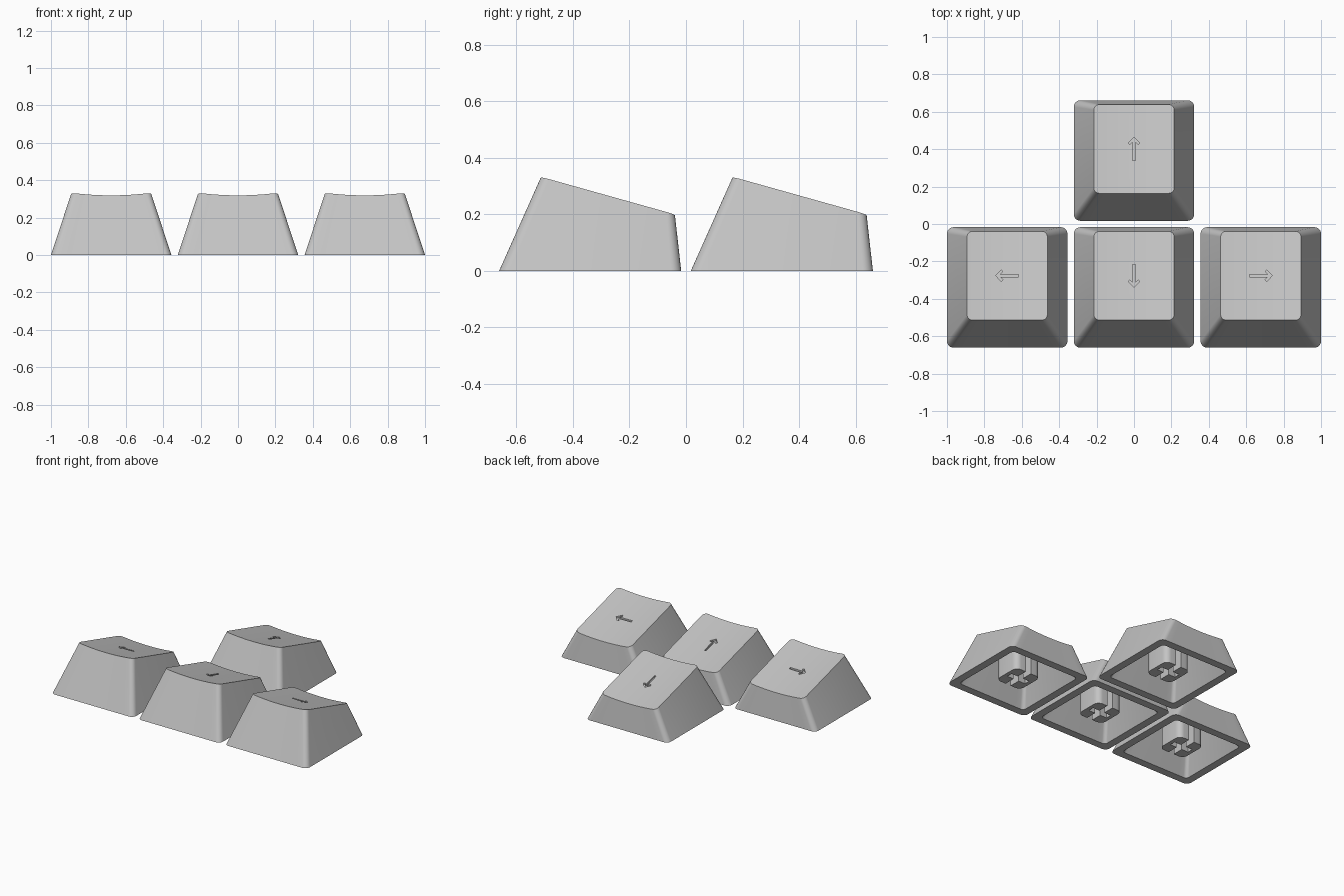
import bpy, bmesh, math
from mathutils import Matrix, Vector

cube = bpy.data.objects.get("Cube")
if cube:
    bpy.data.objects.remove(cube, do_unlink=True)

grey = bpy.data.materials.new("warm_grey_plastic")
grey.use_nodes = True
colour = (0.55, 0.55, 0.55, 1)
grey.diffuse_color = colour
grey.node_tree.nodes["Principled BSDF"].inputs["Base Color"].default_value = colour

HALF = 0.322            # half width of a cap at its base
TOP = 0.215             # half width of its top
FRONT, BACK = -0.175, 0.3
WALL = 0.055
PITCH = 0.678


def top_z(x, y):
    """Sloped top with a shallow cylindrical dish."""
    slope = (0.2 - 0.333) / (BACK - FRONT)
    dish = 0.014 * max(0, 1 - (x / TOP) ** 2)
    return 0.333 + slope * (y - FRONT) - dish


def columns(half, front, back, r, steps=6, spans=12):
    """Rounded rectangle as (x, front y, back y) columns from left to right."""
    out = []
    for i in range(steps + 1):
        a = math.pi / 2 * i / steps
        out.append((-half + r - r * math.cos(a), r - r * math.sin(a)))
    flat = half - r
    out += [(flat * (2 * i / spans - 1), 0) for i in range(1, spans)]
    out += [(-x, d) for x, d in reversed(out[:steps + 1])]
    return [(x, front + d, back - d) for x, d in out]


def ring(bm, cols, height):
    """Front and back rows of vertices at the given height function."""
    front = [bm.verts.new((x, f, height(x, f))) for x, f, b in cols]
    back = [bm.verts.new((x, b, height(x, b))) for x, f, b in cols]
    return front, back


def bridge(bm, low, high):
    a = low[0] + low[1][::-1]
    b = high[0] + high[1][::-1]
    for i in range(len(a)):
        j = (i + 1) % len(a)
        bm.faces.new((a[i], a[j], b[j], b[i]))


def cover(bm, rows):
    f, b = rows
    for i in range(len(f) - 1):
        bm.faces.new((f[i], f[i + 1], b[i + 1], b[i]))


def finish(bm, name, location):
    bmesh.ops.recalc_face_normals(bm, faces=bm.faces)
    mesh = bpy.data.meshes.new(name)
    bm.to_mesh(mesh)
    bm.free()
    mesh.materials.append(grey)
    obj = bpy.data.objects.new(name, mesh)
    obj.location = location
    bpy.context.collection.objects.link(obj)
    return obj


def prism(bm, points, low, high):
    """Solid over a flat outline, between two height functions."""
    a = [bm.verts.new((x, y, low(x, y))) for x, y in points]
    b = [bm.verts.new((x, y, high(x, y))) for x, y in points]
    bm.faces.new(a)
    bm.faces.new(b)
    for i in range(len(a)):
        j = (i + 1) % len(a)
        bm.faces.new((a[i], a[j], b[j], b[i]))


def activate(obj):
    bpy.ops.object.select_all(action="DESELECT")
    obj.select_set(True)
    bpy.context.view_layer.objects.active = obj


def smooth(obj):
    activate(obj)
    bpy.ops.object.shade_smooth_by_angle(angle=math.radians(30))


def make_cap(name, location, turn):
    # Hollow shell: outside, rim and inside
    bm = bmesh.new()
    base = ring(bm, columns(HALF, -HALF, HALF, 0.035), lambda x, y: 0)
    top = ring(bm, columns(TOP, FRONT, BACK, 0.03), top_z)
    h = HALF - WALL
    rim = ring(bm, columns(h, -h, h, 0.025), lambda x, y: 0)
    roof = ring(bm, columns(TOP - 0.04, FRONT + 0.04, BACK - 0.05, 0.02),
                lambda x, y: top_z(x, y) - 0.05)
    bridge(bm, base, top)
    bridge(bm, base, rim)
    bridge(bm, rim, roof)
    cover(bm, top)
    cover(bm, roof)
    cap = finish(bm, name, location)

    # Engraved arrow
    side = [(0.03, 0.032), (0.022, 0.023), (0.007, 0.038), (0.007, -0.061)]
    arrow = [(0, 0.061)] + side + [(-x, y) for x, y in reversed(side)]
    rot = Matrix.Rotation(math.radians(turn), 2)
    arrow = [rot @ Vector(p) + Vector((0, (FRONT + BACK) / 2)) for p in arrow]
    bm = bmesh.new()
    prism(bm, arrow, lambda x, y: top_z(x, y) - 0.012,
          lambda x, y: top_z(x, y) + 0.03)
    cutter = finish(bm, "arrow_cutter", location)
    cutter.hide_render = True
    activate(cap)
    mod = cap.modifiers.new("engrave", "BOOLEAN")
    mod.operation = "DIFFERENCE"
    mod.solver = "EXACT"
    mod.object = cutter
    bpy.ops.object.modifier_apply(modifier=mod.name)
    bpy.data.objects.remove(cutter, do_unlink=True)
    smooth(cap)


def make_stem(name, location):
    # Two rounded halves around a cross-shaped socket
    s, r, slot, arm = 0.1, 0.04, 0.021, 0.073
    arc = [(s - r + r * math.sin(a), -s + r - r * math.cos(a))
           for a in (math.pi / 2 * i / 6 for i in range(7))]
    outline = [(slot, -s)] + arc + [(x, -y) for x, y in reversed(arc)]
    outline += [(slot, s), (slot, slot), (arm, slot), (arm, -slot), (slot, -slot)]
    bm = bmesh.new()
    for sign in (1, -1):
        prism(bm, [(sign * x, y) for x, y in outline], lambda x, y: 0.015,
              lambda x, y: top_z(x, y) - 0.04)
    smooth(finish(bm, name, location))


# Four arrow keys: one above a row of three
keys = [("up", 0, 1, 0), ("down", 0, -1, 180),
        ("left", -1, -1, 90), ("right", 1, -1, -90)]
for word, col, row, turn in keys:
    place = (col * PITCH, row * PITCH / 2, 0)
    make_cap(word + "_key_cap", place, turn)
    make_stem(word + "_key_stem", place)
